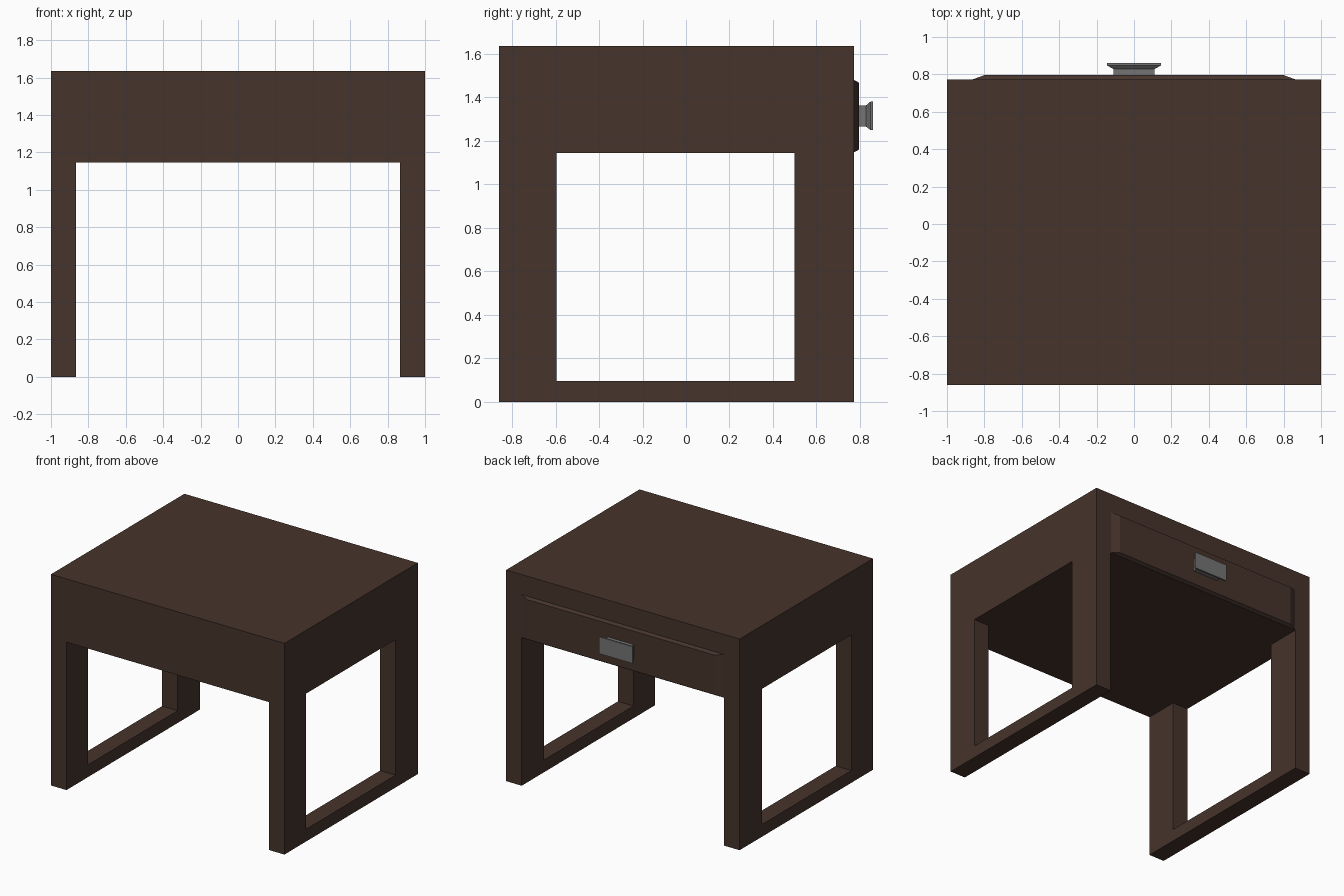
import bpy, bmesh, math

if "Cube" in bpy.data.objects:
    bpy.data.objects.remove(bpy.data.objects["Cube"])


def material(name, rgb):
    m = bpy.data.materials.new(name)
    m.diffuse_color = (*rgb, 1)
    m.use_nodes = True
    m.node_tree.nodes["Principled BSDF"].inputs["Base Color"].default_value = m.diffuse_color
    return m


WOOD = material("dark brown wood", (0.061, 0.034, 0.025))
METAL = material("grey metal", (0.175, 0.175, 0.175))


def finish(bm, name, mat):
    bmesh.ops.recalc_face_normals(bm, faces=bm.faces)
    mesh = bpy.data.meshes.new(name)
    bm.to_mesh(mesh)
    bm.free()
    mesh.materials.append(mat)
    ob = bpy.data.objects.new(name, mesh)
    bpy.context.collection.objects.link(ob)


def loft(name, sections, mat):
    """Join rectangles (y, half width, z low, z high) along y."""
    bm = bmesh.new()
    rings = [[bm.verts.new(p) for p in
              ((-w, y, z0), (w, y, z0), (w, y, z1), (-w, y, z1))]
             for y, w, z0, z1 in sections]
    for a, b in zip(rings, rings[1:]):
        for i in range(4):
            j = (i + 1) % 4
            bm.faces.new((a[i], a[j], b[j], b[i]))
    bm.faces.new(rings[0])
    bm.faces.new(rings[-1])
    finish(bm, name, mat)


# Table body: one solid from grid cells, keeping only outside faces
cuts = ((-1, -0.867, 0.867, 1),
        (-0.86, -0.595, 0.5, 0.772),
        (0, 0.095, 1.145, 1.635))


def solid(c):
    i, j, k = c
    if min(c) < 0 or max(c) > 2:
        return False
    # top slab is full; below it are two side frames with an opening
    return k == 2 or (i != 1 and (k == 0 or j != 1))


bm = bmesh.new()
for cell in [(i, j, k) for i in range(3) for j in range(3) for k in range(3)]:
    if not solid(cell):
        continue
    for axis in range(3):
        for side in (0, 1):
            near = list(cell)
            near[axis] += 2 * side - 1
            if solid(near):
                continue
            u, v = (axis + 1) % 3, (axis + 2) % 3
            corners = []
            for du, dv in ((0, 0), (1, 0), (1, 1), (0, 1)):
                idx = list(cell)
                idx[axis] += side
                idx[u] += du
                idx[v] += dv
                corners.append(bm.verts.new([cuts[a][idx[a]] for a in range(3)]))
            bm.faces.new(corners)
bmesh.ops.remove_doubles(bm, verts=bm.verts, dist=1e-4)
bmesh.ops.recalc_face_normals(bm, faces=bm.faces)
bmesh.ops.dissolve_limit(bm, angle_limit=math.radians(1),
                         verts=bm.verts, edges=bm.edges)
finish(bm, "table_body", WOOD)

# Raised drawer front with sloped edges
loft("drawer_front", [(0.765, 0.865, 1.147, 1.48),
                      (0.772, 0.865, 1.147, 1.48),
                      (0.796, 0.80, 1.16, 1.467)], WOOD)

# Flared drawer pull
loft("drawer_pull", [(0.79, 0.11, 1.265, 1.363),
                     (0.828, 0.11, 1.265, 1.363),
                     (0.848, 0.145, 1.25, 1.38),
                     (0.86, 0.145, 1.25, 1.38)], METAL)
